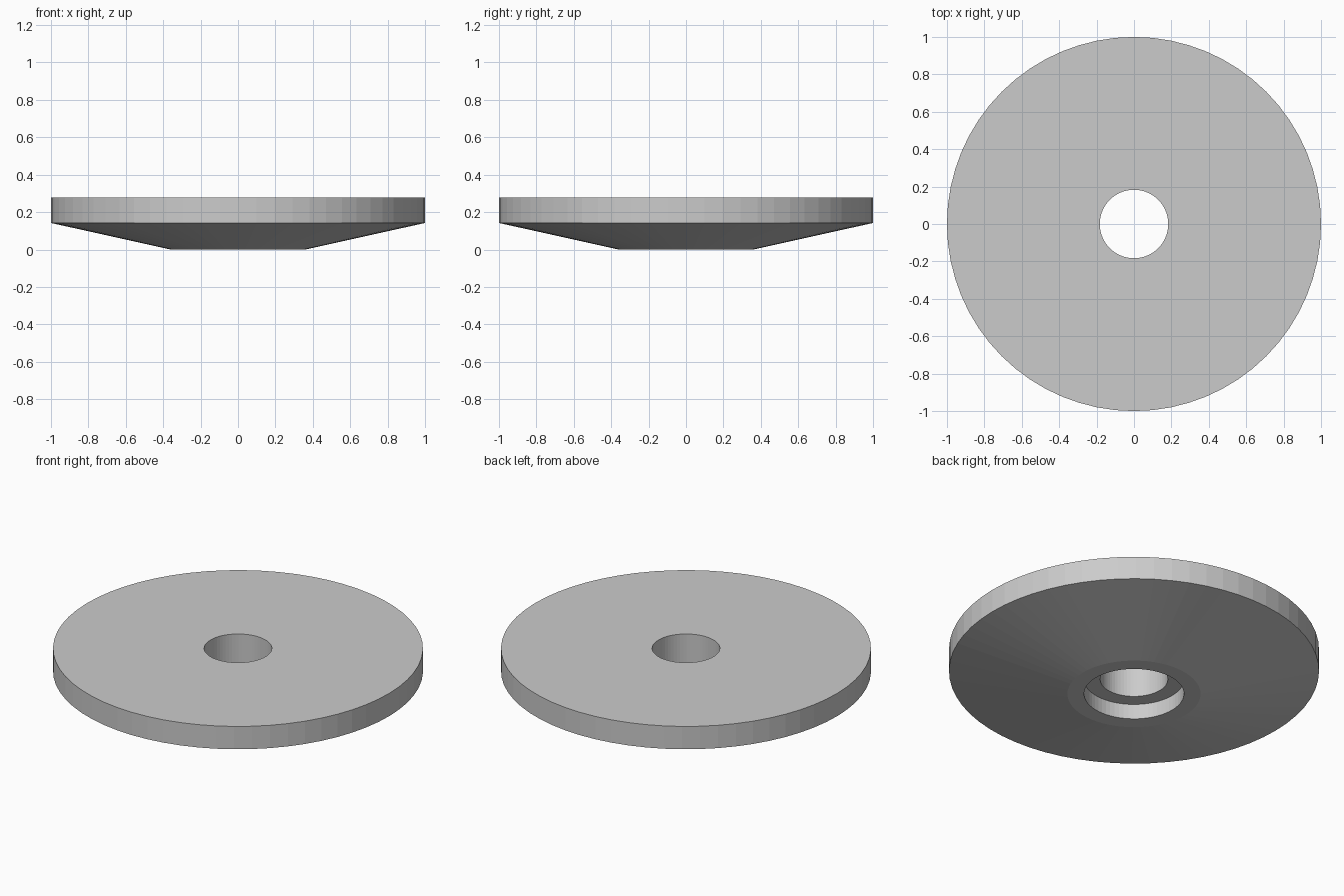
import bpy, bmesh, math

if "Cube" in bpy.data.objects:
    bpy.data.objects.remove(bpy.data.objects["Cube"])

SEGMENTS = 64

# Closed cross-section (radius, height): hole, counterbore, hub face, cone, rim, top
profile = [(0.183, 0.278), (0.183, 0.09), (0.27, 0.09), (0.27, 0.0),
           (0.36, 0.0), (1.0, 0.142), (1.0, 0.278)]


def lathe(name, profile, segments):
    bm = bmesh.new()
    rings = []
    for i in range(segments):
        a = 2 * math.pi * i / segments
        rings.append([bm.verts.new((r * math.cos(a), r * math.sin(a), z))
                      for r, z in profile])
    for i, ring in enumerate(rings):
        nxt = rings[(i + 1) % segments]
        for j in range(len(profile)):
            k = (j + 1) % len(profile)
            bm.faces.new((ring[j], nxt[j], nxt[k], ring[k]))
    bmesh.ops.recalc_face_normals(bm, faces=bm.faces)
    mesh = bpy.data.meshes.new(name)
    bm.to_mesh(mesh)
    bm.free()
    obj = bpy.data.objects.new(name, mesh)
    bpy.context.collection.objects.link(obj)
    return obj


# Disc with tapered underside and counterbored centre hole
lathe("tapered_disc", profile, SEGMENTS)
